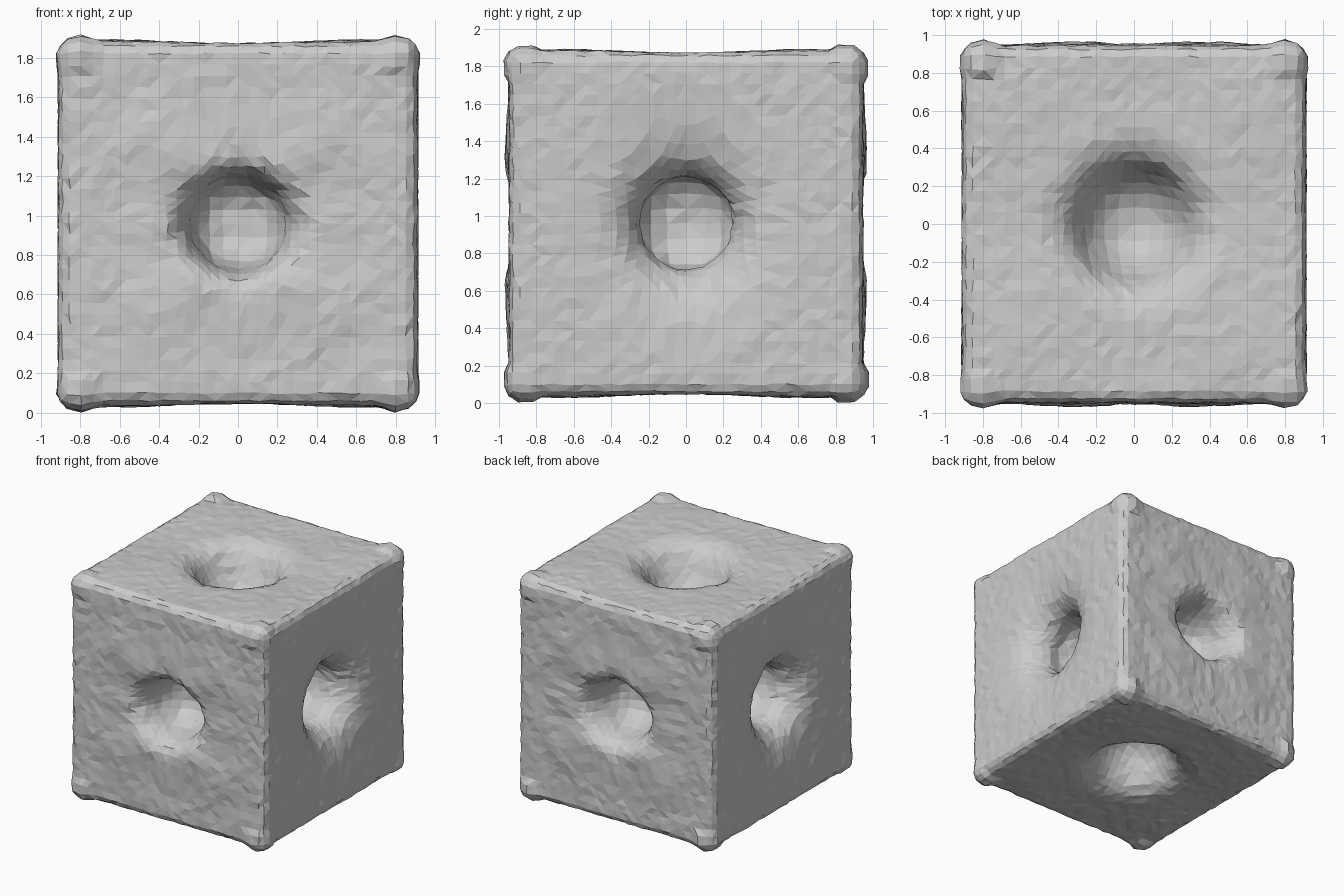
import bpy, bmesh, math, random
from mathutils import Vector

old = bpy.data.objects.get("Cube")
if old:
    bpy.data.objects.remove(old, do_unlink=True)
random.seed(4)

HALF = Vector((0.91, 0.945, 0.918))     # half size of the block
CENTRE_Z = 0.96
EDGE = 0.07                             # edge rounding
KNOB = 0.125                            # corner knob radius
KNOB_AT = Vector((0.8, 0.855, 0.835))
CELLS = 32
REACH = 0.6                             # face radius drawn into each hollow

# Hollow profiles per axis: (radius, depth) from the centre out to the rim
HOLLOWS = [
    [(0, .58), (.13, .56), (.23, .49), (.27, .37), (.245, .24), (.27, .15), (.34, .06), (.44, .015), (REACH, 0)],
    [(0, .46), (.1, .45), (.19, .38), (.235, .27), (.25, .17), (.29, .08), (.35, .02), (.45, 0), (REACH, 0)],
    [(0, .42), (.11, .40), (.2, .34), (.26, .25), (.3, .16), (.35, .07), (.42, .02), (.5, 0), (REACH, 0)],
]
STRETCH = (1.2, 1.1, 1.0)


def sample(profile, t):
    """Point at fraction t along a profile."""
    f = t * (len(profile) - 1)
    i = min(int(f), len(profile) - 2)
    return Vector(profile[i]).lerp(Vector(profile[i + 1]), f - i)


def ripple(x, z):
    """Waves and two swellings on the front and back faces."""
    fade = max(0, 1 - max(abs(x), abs(z)) / 0.85)
    swell = 0.055 * math.exp(-((abs(z) - 0.36) / 0.15) ** 2 - (x / 0.45) ** 4)
    return swell + 0.018 * fade * math.cos(math.tau * (abs(x) + abs(z)) / 0.5)


def shape(p):
    """Turn a point of the plain block into the finished surface."""
    axis = max(range(3), key=lambda i: abs(p[i]) / HALF[i])
    side = math.copysign(1, p[axis])
    a, b = [i for i in range(3) if i != axis]
    # rounded edges
    inner = Vector([max(-h + EDGE, min(h - EDGE, c)) for c, h in zip(p, HALF)])
    q = inner + (p - inner).normalized() * EDGE
    # face waves
    if axis == 1:
        q.y += side * ripple(p.x, p.z)
    elif axis == 2:
        q.z += side * 0.012 * math.cos(p.x * 5) * math.cos(p.y * 5)
    # central hollow
    stretch = STRETCH[axis]
    r = math.hypot(p[a], p[b] / stretch)
    if r < REACH:
        radius, depth = sample(HOLLOWS[axis], r / REACH)
        k = radius / r if r > 1e-5 else 1
        # only the funnel mouth is stretched, the throat stays round
        squash = 1 + (stretch - 1) * min(1, max(0, (radius - 0.26) / 0.2)) if depth < 0.2 else 1
        q[a], q[b] = p[a] * k, p[b] / stretch * k * squash
        q[axis] -= side * depth
    # corner knobs
    knob = Vector([math.copysign(k, c) for k, c in zip(KNOB_AT, p)])
    out = q - knob
    if out.length < KNOB:
        q = knob + out.normalized() * KNOB
    # uneven surface
    return q + Vector([random.uniform(-0.005, 0.005) for _ in range(3)])


# Block with hollowed faces and knobbed corners
bm = bmesh.new()
bmesh.ops.create_cube(bm, size=2)
bmesh.ops.subdivide_edges(bm, edges=bm.edges[:], cuts=CELLS - 1, use_grid_fill=True)
for v in bm.verts:
    flat = Vector([c * h for c, h in zip(v.co, HALF)])
    v.co = shape(flat) + Vector((0, 0, CENTRE_Z))
bmesh.ops.triangulate(bm, faces=bm.faces[:], quad_method='SHORT_EDGE')
bmesh.ops.recalc_face_normals(bm, faces=bm.faces[:])

mesh = bpy.data.meshes.new("hollowed_block")
bm.to_mesh(mesh)
bm.free()
block = bpy.data.objects.new("hollowed_block", mesh)
bpy.context.collection.objects.link(block)

# Plain grey
grey = bpy.data.materials.new("light_grey")
grey.use_nodes = True
colour = (0.6, 0.6, 0.6, 1)
grey.diffuse_color = colour
grey.node_tree.nodes["Principled BSDF"].inputs["Base Color"].default_value = colour
mesh.materials.append(grey)
